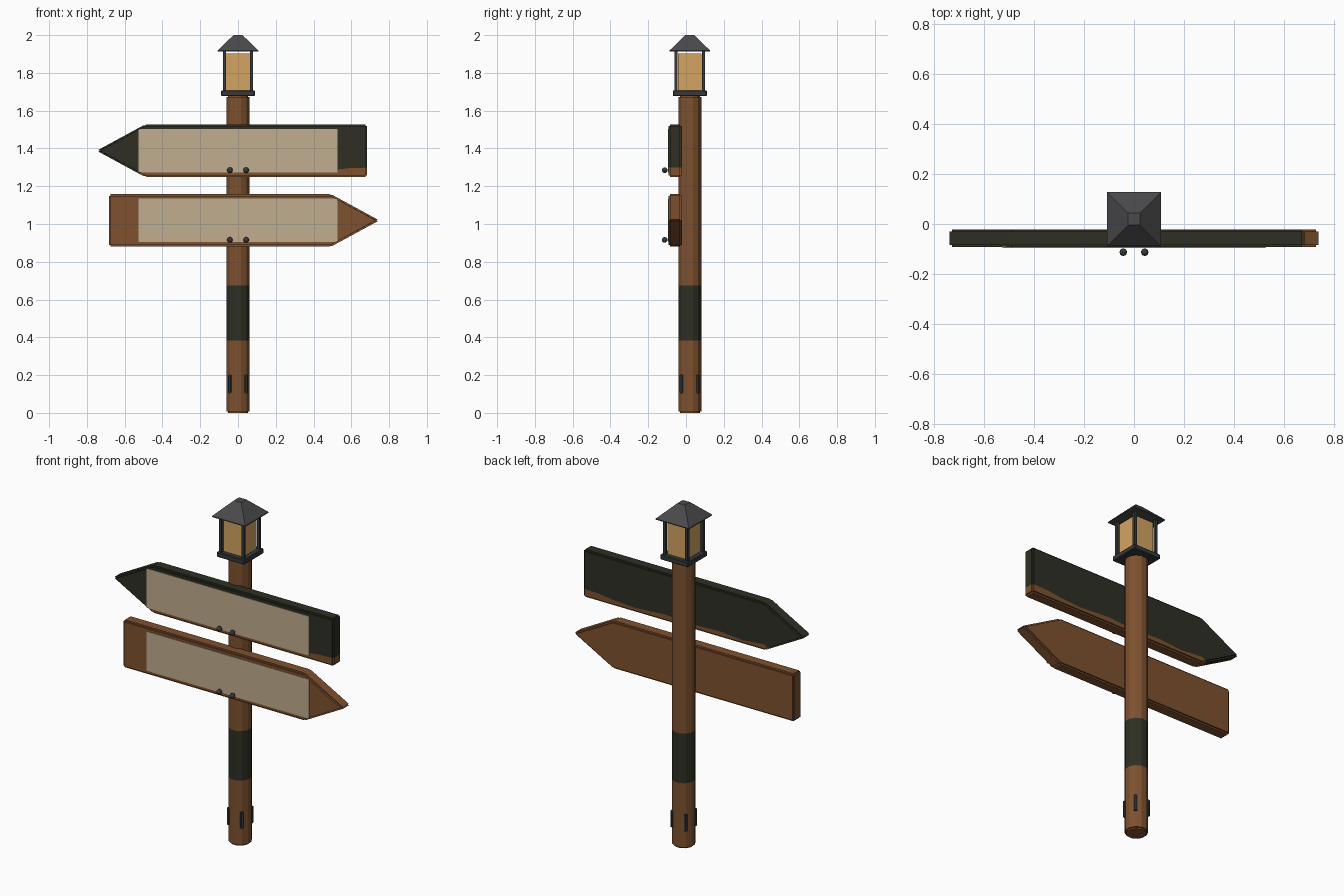
import bpy, bmesh, math
from mathutils import Vector, Matrix

if "Cube" in bpy.data.objects:
    bpy.data.objects.remove(bpy.data.objects["Cube"])


def material(name, rgb):
    m = bpy.data.materials.new(name)
    lin = [(c / 255 / 12.92) if c < 11 else ((c / 255 + 0.055) / 1.055) ** 2.4 for c in rgb]
    m.diffuse_color = (*lin, 1)
    m.use_nodes = True
    m.node_tree.nodes["Principled BSDF"].inputs["Base Color"].default_value = m.diffuse_color
    return m


WOOD = material("brown wood", (126, 81, 47))
MOSS = material("dark green", (46, 47, 36))
PAPER = material("beige panel", (192, 174, 143))
GLASS = material("amber glass", (212, 164, 98))
IRON = material("dark iron", (54, 57, 60))
ROOF = material("grey roof", (74, 74, 76))

YC = 0.02                       # depth of the post axis
FRONT, BACK = -0.093, -0.022    # sign board faces


def finish(name, bm, *mats):
    bmesh.ops.recalc_face_normals(bm, faces=bm.faces)
    me = bpy.data.meshes.new(name)
    bm.to_mesh(me)
    bm.free()
    for m in mats:
        me.materials.append(m)
    ob = bpy.data.objects.new(name, me)
    bpy.context.collection.objects.link(ob)
    return ob


def box(name, lo, hi, mat, bevel=0):
    bm = bmesh.new()
    lo, hi = Vector(lo), Vector(hi)
    bmesh.ops.create_cube(bm, size=1, matrix=Matrix.Translation((lo + hi) / 2) @ Matrix.Diagonal((*(hi - lo), 1)))
    if bevel:
        bmesh.ops.bevel(bm, geom=bm.edges[:], offset=bevel, segments=1, affect='EDGES')
    return finish(name, bm, mat)


def cut(bm, geom_faces, co, no):
    geom = set(geom_faces)
    for f in geom_faces:
        geom.update(f.verts)
        geom.update(f.edges)
    bmesh.ops.bisect_plane(bm, geom=list(geom), plane_co=co, plane_no=no, dist=1e-5)


def cylinder(bm, r, z0, z1, sides, bevel, x=0, y=YC):
    bmesh.ops.create_cone(bm, cap_ends=True, segments=sides, radius1=r, radius2=r, depth=z1 - z0,
                          matrix=Matrix.Translation((x, y, (z0 + z1) / 2)) @ Matrix.Rotation(math.pi / sides, 4, 'Z'))
    rim = [e for e in bm.edges if abs(e.verts[0].co.z - e.verts[1].co.z) < 1e-5]
    bmesh.ops.bevel(bm, geom=rim, offset=bevel, segments=2, affect='EDGES')


# Post with a painted band
bm = bmesh.new()
cylinder(bm, 0.063, 0, 1.68, 12, 0.008)
for z in (0.384, 0.675):
    cut(bm, bm.faces[:], (0, 0, z), (0, 0, 1))
for f in bm.faces:
    f.material_index = int(0.384 < f.calc_center_median().z < 0.675)
finish("post", bm, WOOD, MOSS)

# Ground clamps around the foot of the post
for i in range(4):
    a = math.pi / 4 + i * math.pi / 2
    bm = bmesh.new()
    cylinder(bm, 0.011, 0.103, 0.204, 8, 0.004, 0.061 * math.cos(a), YC + 0.061 * math.sin(a))
    finish(f"foot_clamp_{i + 1}", bm, IRON)


def board(name, zc, side, mats, wave=()):
    """Arrow board pointing to the given side; faces under the wave line take the second material."""
    h = 0.139
    outline = [(-0.683, -h), (0.492, -h), (0.748, 0), (0.492, h), (-0.683, h)]
    bm = bmesh.new()
    face = bm.faces.new([bm.verts.new((side * x, FRONT, zc + z)) for x, z in outline])
    ext = bmesh.ops.extrude_face_region(bm, geom=[face])
    bmesh.ops.translate(bm, vec=(0, BACK - FRONT, 0),
                        verts=[v for v in ext["geom"] if isinstance(v, bmesh.types.BMVert)])
    bmesh.ops.recalc_face_normals(bm, faces=bm.faces)
    bmesh.ops.bevel(bm, geom=bm.edges[:], offset=0.009, segments=2, affect='EDGES')
    for x, z in wave:
        cut(bm, bm.faces[:], (x, 0, 0), (1, 0, 0))
    for (x0, z0), (x1, z1) in zip(wave, wave[1:]):
        strip = [f for f in bm.faces if x0 < f.calc_center_median().x < x1]
        cut(bm, strip, (x0, 0, z0), (z0 - z1, 0, x1 - x0))
        for f in bm.faces:
            c = f.calc_center_median()
            if x0 < c.x < x1 and c.z < z0 + (z1 - z0) * (c.x - x0) / (x1 - x0):
                f.material_index = 1
    finish(name, bm, *mats)
    # Writing panel and the two studs below it
    box(name + "_panel", (-0.527, FRONT - 0.003, zc - 0.115), (0.527, FRONT + 0.002, zc + 0.115), PAPER)
    for s in (-1, 1):
        bm = bmesh.new()
        bmesh.ops.create_uvsphere(bm, u_segments=12, v_segments=8, radius=0.015,
                                  matrix=Matrix.Translation((s * 0.043, -0.113, zc - 0.103)))
        stud = finish(f"{name}_stud_{'left' if s < 0 else 'right'}", bm, IRON)
        stud.data.shade_smooth()


# Two sign boards, the upper one with a bare lower edge
board("upper_sign", 1.388, -1, (MOSS, WOOD),
      [(-0.54, 1.262), (-0.49, 1.285), (-0.35, 1.272), (-0.2, 1.285), (0, 1.277),
       (0.15, 1.288), (0.35, 1.275), (0.5, 1.285), (0.58, 1.295), (0.7, 1.299)])
board("lower_sign", 1.019, 1, (WOOD,))

# Lantern: base plate, glass, corner bars, roof
box("lantern_base", (-0.09, YC - 0.08 - 0.01, 1.677), (0.09, YC + 0.09, 1.707), IRON, 0.004)
box("lantern_glass", (-0.063, YC - 0.063, 1.705), (0.063, YC + 0.063, 1.902), GLASS)
for sx in (-1, 1):
    for sy in (-1, 1):
        x, y = sx * 0.072, YC + sy * 0.072
        box(f"lantern_bar_{'left' if sx < 0 else 'right'}_{'front' if sy < 0 else 'back'}",
            (x - 0.008, y - 0.008, 1.705), (x + 0.008, y + 0.008, 1.916), IRON)
bm = bmesh.new()
rings = [[bm.verts.new((sx * r, YC + sy * r, z)) for sx, sy in ((-1, -1), (1, -1), (1, 1), (-1, 1))]
         for r, z in ((0.108, 1.913), (0.108, 1.918), (0.024, 2.0))]
for a, b in zip(rings, rings[1:]):
    for i in range(4):
        j = (i + 1) % 4
        bm.faces.new((a[i], a[j], b[j], b[i]))
bm.faces.new(rings[0][::-1])
bm.faces.new(rings[-1])
finish("lantern_roof", bm, ROOF)
